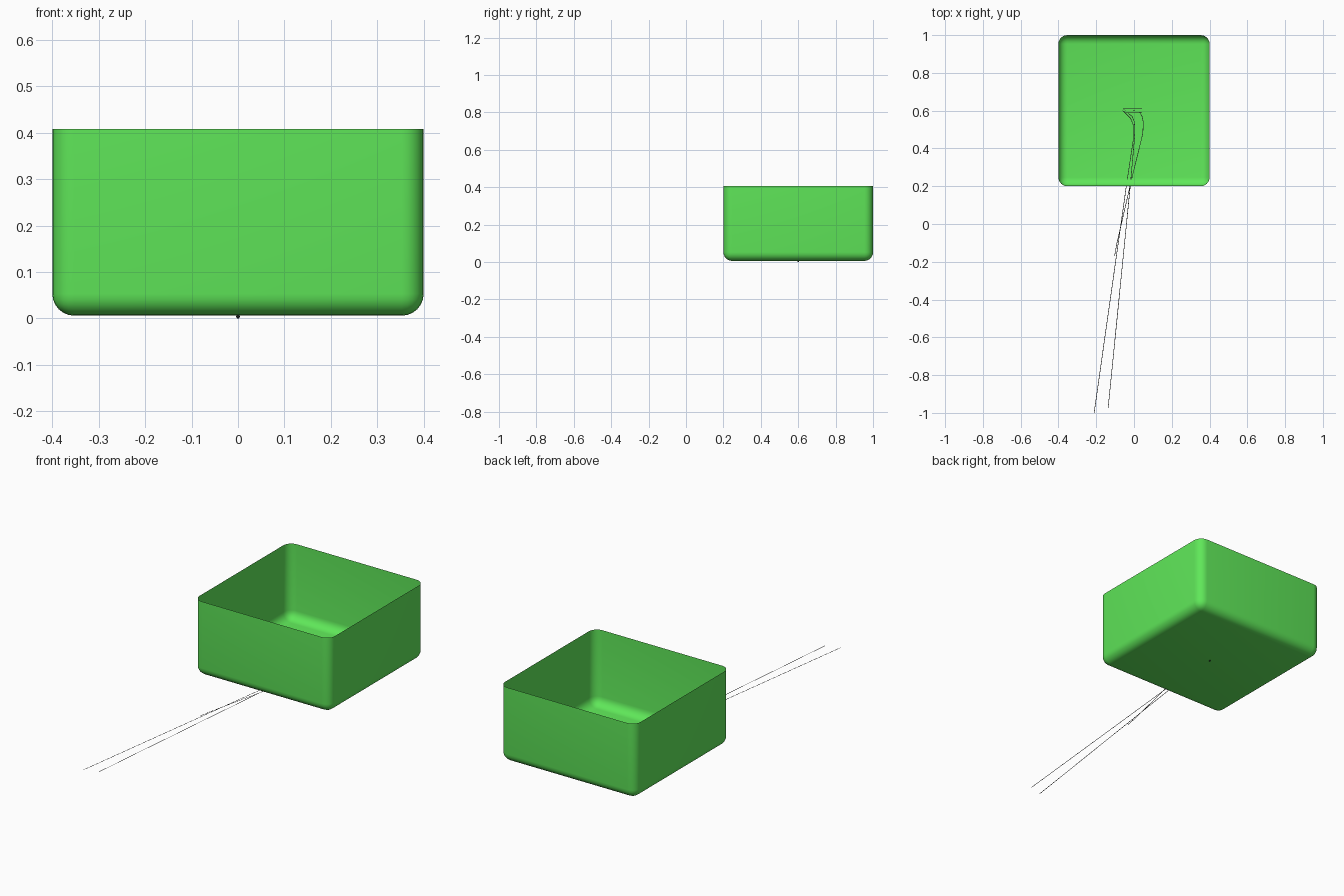
import bpy, bmesh, math
from mathutils import Vector

if "Cube" in bpy.data.objects:
    bpy.data.objects.remove(bpy.data.objects["Cube"])


def material(name, rgb):
    m = bpy.data.materials.new(name)
    m.diffuse_color = (*rgb, 1)
    m.use_nodes = True
    m.node_tree.nodes["Principled BSDF"].inputs["Base Color"].default_value = m.diffuse_color
    return m


GREEN = material("bright green", (0.115, 0.8, 0.1))
BLACK = material("black", (0.01, 0.01, 0.01))


def add(name, bm, mat):
    me = bpy.data.meshes.new(name)
    bm.to_mesh(me)
    bm.free()
    me.materials.append(mat)
    ob = bpy.data.objects.new(name, me)
    bpy.context.collection.objects.link(ob)
    return ob


# open box: thin shell with rounded upright and bottom edges
FLOOR = 0.006
bm = bmesh.new()
bmesh.ops.create_cube(bm, size=1)
for v in bm.verts:
    v.co = Vector((v.co.x * 0.8, 0.6 + v.co.y * 0.8, FLOOR + 0.2 + v.co.z * 0.402))
lid = [f for f in bm.faces if f.normal.z > 0.9]
bmesh.ops.delete(bm, geom=lid, context='FACES_ONLY')
edges = [e for e in bm.edges if not e.is_boundary]
bmesh.ops.bevel(bm, geom=edges, offset=0.047, offset_type='OFFSET', segments=6,
                profile=0.5, affect='EDGES', clamp_overlap=True)
low = min(v.co.z for v in bm.verts)
for v in bm.verts:
    v.co.z += FLOOR - low
box = add("open_box", bm, GREEN)
bpy.context.view_layer.objects.active = box
box.select_set(True)
bpy.ops.object.shade_smooth_by_angle(angle=math.radians(40))


# hair-thin flat strands lying on the floor level
def strand(name, pts, width=0.003, z=FLOOR + 0.0015, closed=False):
    bm = bmesh.new()
    p = [Vector((x, y, z)) for x, y in pts]
    n = len(p)
    rows = []
    for i in range(n):
        a = p[(i - 1) % n] if closed else p[max(i - 1, 0)]
        b = p[(i + 1) % n] if closed else p[min(i + 1, n - 1)]
        d = (b - a).normalized()
        side = Vector((-d.y, d.x, 0)) * width / 2
        rows.append((bm.verts.new(p[i] + side), bm.verts.new(p[i] - side)))
    for i in range(n if closed else n - 1):
        r, s = rows[i], rows[(i + 1) % n]
        bm.faces.new((r[0], r[1], s[1], s[0]))
    return add(name, bm, BLACK)


strand("left_strand", [(-0.211, -1), (-0.035, 0.24), (0.0, 0.47), (-0.002, 0.52),
                       (-0.018, 0.56), (-0.055, 0.595)])
strand("right_strand", [(-0.137, -0.975), (-0.02, 0.2), (0.005, 0.48), (0.002, 0.54),
                        (-0.01, 0.57), (-0.03, 0.585)])
strand("short_strand", [(-0.103, -0.17), (-0.09, -0.10), (-0.012, 0.24), (0.047, 0.48),
                        (0.049, 0.54), (0.043, 0.57), (0.03, 0.592)])
strand("end_bar", [(-0.05, 0.592), (0.042, 0.592), (0.042, 0.61), (-0.05, 0.61)],
       width=0.002, closed=True)
strand("end_loop", [(-0.053 + 0.006 * math.cos(a * math.pi / 4),
                     0.602 + 0.010 * math.sin(a * math.pi / 4)) for a in range(8)],
       width=0.002, closed=True)

# tiny bead under the middle of the floor
bm = bmesh.new()
bmesh.ops.create_uvsphere(bm, u_segments=12, v_segments=8, radius=0.004)
for v in bm.verts:
    v.co += Vector((0, 0.6, 0.004))
add("floor_bead", bm, BLACK)
